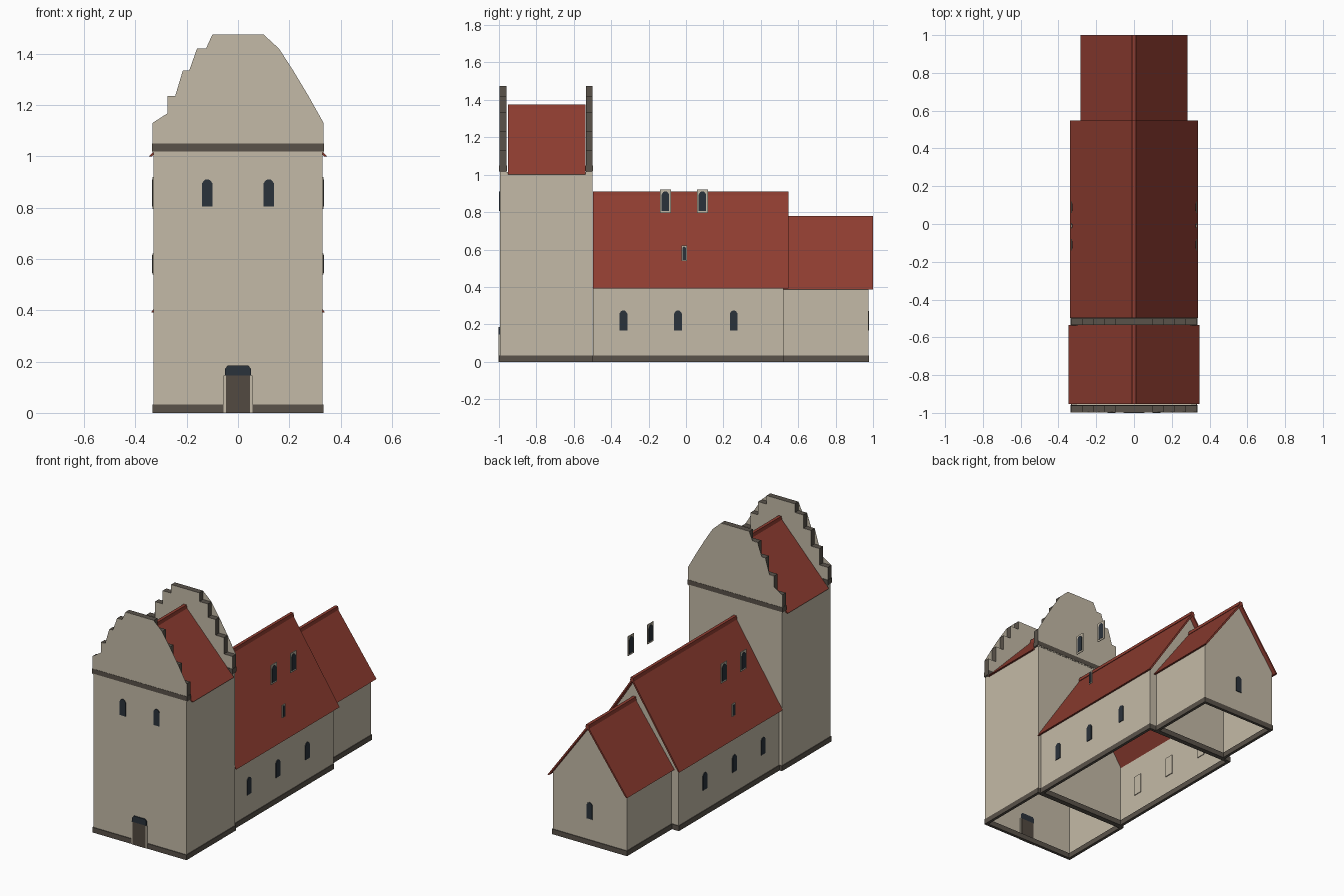
import bpy, bmesh
from mathutils import Vector

if "Cube" in bpy.data.objects:
    bpy.data.objects.remove(bpy.data.objects["Cube"])


def material(name, rgb):
    m = bpy.data.materials.new(name)
    m.diffuse_color = (*rgb, 1)
    m.use_nodes = True
    m.node_tree.nodes["Principled BSDF"].inputs["Base Color"].default_value = m.diffuse_color
    return m


PLASTER = material("cream plaster", (0.55, 0.49, 0.385))
TILE = material("red tile", (0.27, 0.046, 0.03))
STONE = material("dark stone", (0.10, 0.085, 0.068))
GLASS = material("dark glass", (0.023, 0.032, 0.043))
WOOD = material("door wood", (0.085, 0.068, 0.052))


def finish(bm, name, mats, rule=None, fix=True):
    if fix:
        bmesh.ops.recalc_face_normals(bm, faces=bm.faces)
    bm.normal_update()
    if rule:
        for f in bm.faces:
            f.material_index = rule(f)
    me = bpy.data.meshes.new(name)
    bm.to_mesh(me)
    bm.free()
    for m in mats:
        me.materials.append(m)
    ob = bpy.data.objects.new(name, me)
    bpy.context.collection.objects.link(ob)
    return ob


def prism(name, pts, y0, y1, mats, rule=None, skip_bottom=False):
    """Extrude an x-z outline along y."""
    bm = bmesh.new()
    a = [bm.verts.new((x, y0, z)) for x, z in pts]
    b = [bm.verts.new((x, y1, z)) for x, z in pts]
    bm.faces.new(a)
    bm.faces.new(b[::-1])
    for i in range(len(pts)):
        j = (i + 1) % len(pts)
        bm.faces.new((a[i], b[i], b[j], a[j]))
    bmesh.ops.recalc_face_normals(bm, faces=bm.faces)
    if skip_bottom:
        # open underside, and open top under the roof slopes
        bm.normal_update()
        gone = [f for f in bm.faces if f.normal.z < -0.5 or 0.2 < f.normal.z < 0.95]
        bmesh.ops.delete(bm, geom=gone, context='FACES_ONLY')
    return finish(bm, name, mats, rule, fix=not skip_bottom)


def rect(x, z0, z1):
    return [(-x, z0), (x, z0), (x, z1), (-x, z1)]


def roof(name, w, eave, ridge, y0, y1):
    r = ridge - 0.007
    prism(name, [(w, eave), (0, r), (-w, eave), (-w + 0.012, eave), (0, r - 0.018), (w - 0.012, eave)],
          y0, y1, [TILE])
    prism(name + "_ridge", [(-0.014, ridge - 0.022), (0.014, ridge - 0.022), (0.01, ridge), (-0.01, ridge)],
          y0, y1, [TILE])


def plinth(name, x, y0, y1, h=0.033):
    """Dark stone ring at the wall foot."""
    bm = bmesh.new()
    o, n = 0.004, 0.014
    rings = []
    for d, z in ((o, 0), (o, h), (-n, h), (-n, 0)):
        rings.append([bm.verts.new(p) for p in ((-x - d, y0 - d, z), (x + d, y0 - d, z),
                                                (x + d, y1 + d, z), (-x - d, y1 + d, z))])
    for k in range(4):
        r, s = rings[k], rings[(k + 1) % 4]
        for i in range(4):
            j = (i + 1) % 4
            bm.faces.new((r[i], r[j], s[j], s[i]))
    finish(bm, name, [STONE])


def plate(name, centre, u, outline, t, mat):
    """Thin upright plate; u is its horizontal direction."""
    u, c = Vector(u), Vector(centre)
    n = u.cross(Vector((0, 0, 1)))
    bm = bmesh.new()
    f, b = ([bm.verts.new(c + u * p + Vector((0, 0, q)) + n * s) for p, q in outline]
            for s in (t / 2, -t / 2))
    bm.faces.new(f)
    bm.faces.new(b[::-1])
    for i in range(len(f)):
        j = (i + 1) % len(f)
        bm.faces.new((f[i], b[i], b[j], f[j]))
    finish(bm, name, [mat])


def window(name, centre, u, w, h, inward=(0, 0, 0), rim=0.009):
    a, b = w / 2, h / 2
    arch = [(-a, -b), (a, -b), (a, b - a * 0.8), (a * 0.6, b - a * 0.2), (a * 0.25, b),
            (-a * 0.25, b), (-a * 0.6, b - a * 0.2), (-a, b - a * 0.8)]
    plate(name + "_glass", centre, u, arch, 0.009, GLASS)
    p, q = a + rim, b + rim
    plate(name + "_frame", Vector(centre) + Vector(inward), u,
          [(-p, -q), (p, -q), (p, q), (-p, q)], 0.005, PLASTER)


# tower body, open underneath
TX, T0, T1, TOP = 0.33, -0.995, -0.5, 1.015
prism("tower_walls", rect(TX, 0, TOP), T0, T1, [PLASTER], skip_bottom=True)
plinth("tower_plinth", TX, T0, T1)
roof("tower_roof", 0.347, 1.0, 1.375, -0.953, -0.536)

# stepped gables with dark rims and stone bands
steps = [(0.334, 1.13), (0.275, 1.235), (0.215, 1.335), (0.16, 1.42), (0.10, 1.475)]
right, z = [], TOP
for x, top in steps:
    right += [(x, z), (x, top)]
    z = top
stepped = right + [(-x, z) for x, z in reversed(right)]
# the outer face of each gable partly bridges the steps
face_outline = [(0.334, TOP)] + [(x, z) for x, z in steps] + [
    (-0.10, 1.475), (-0.125, 1.42), (-0.16, 1.42), (-0.19, 1.335), (-0.215, 1.335),
    (-0.245, 1.235), (-0.275, 1.235), (-0.275, 1.168), (-0.334, 1.13), (-0.334, TOP)]
for label, y0, y1, yf in (("front", -0.996, -0.96, -0.997), ("rear", -0.535, -0.499, -0.498)):
    prism(label + "_gable", stepped, y0, y1, [PLASTER, STONE],
          lambda f: 0 if abs(f.normal.y) > 0.5 else 1)
    plate(label + "_gable_face", (0, yf, 0), (1, 0, 0), face_outline, 0.001, PLASTER)
    prism(label + "_gable_band", rect(0.336, 1.02, 1.05), y0 - 0.003, y1 + 0.003, [STONE])

# nave and chancel shells with pointed end walls
NX, CX = 0.312, 0.263
prism("nave_walls", [(-NX, 0), (NX, 0), (NX, 0.405), (0, 0.882), (-NX, 0.405)],
      -0.498, 0.52, [PLASTER], skip_bottom=True)
plinth("nave_plinth", NX, -0.495, 0.52)
roof("nave_roof", 0.338, 0.392, 0.91, -0.498, 0.548)
prism("chancel_walls", [(-CX, 0), (CX, 0), (CX, 0.395), (0, 0.755), (-CX, 0.395)],
      0.522, 0.975, [PLASTER], skip_bottom=True)
plinth("chancel_plinth", CX, 0.522, 0.975)
roof("chancel_roof", 0.283, 0.385, 0.78, 0.522, 1.0)

# windows
for s, side in ((-1, "left"), (1, "right")):
    window(side + "_tower_window", (s * 0.12, T0, 0.858), (1, 0, 0), 0.042, 0.105, (0, 0.003, 0))
    for i, y in enumerate((-0.335, -0.043, 0.255)):
        window(f"{side}_nave_window_{i}", (s * NX, y, 0.22), (0, 1, 0), 0.042, 0.108, (-s * 0.003, 0, 0))
    # upper side openings stand clear of the roof
    for i, y in enumerate((-0.11, 0.088)):
        window(f"{side}_upper_window_{i}", (s * 0.33, y, 0.858), (0, 1, 0), 0.04, 0.105, rim=0.01)
    window(side + "_small_window", (s * 0.33, -0.01, 0.58), (0, 1, 0), 0.018, 0.07, rim=0.006)
window("chancel_window", (0, 0.975, 0.22), (1, 0, 0), 0.04, 0.105, (0, -0.003, 0))

# door with a dark light above it and a pale surround
plate("door", (0, -0.997, 0), (1, 0, 0), rect(0.046, 0, 0.145), 0.009, WOOD)
plate("door_overlight", (0, -0.997, 0), (1, 0, 0),
      [(-0.05, 0.145), (0.05, 0.145), (0.05, 0.172), (0.04, 0.185), (-0.04, 0.185), (-0.05, 0.172)],
      0.009, GLASS)
for s, side in ((-1, "left"), (1, "right")):
    plate(side + "_door_jamb", (s * 0.051, -0.997, 0), (1, 0, 0), rect(0.005, 0, 0.145), 0.0085, PLASTER)
